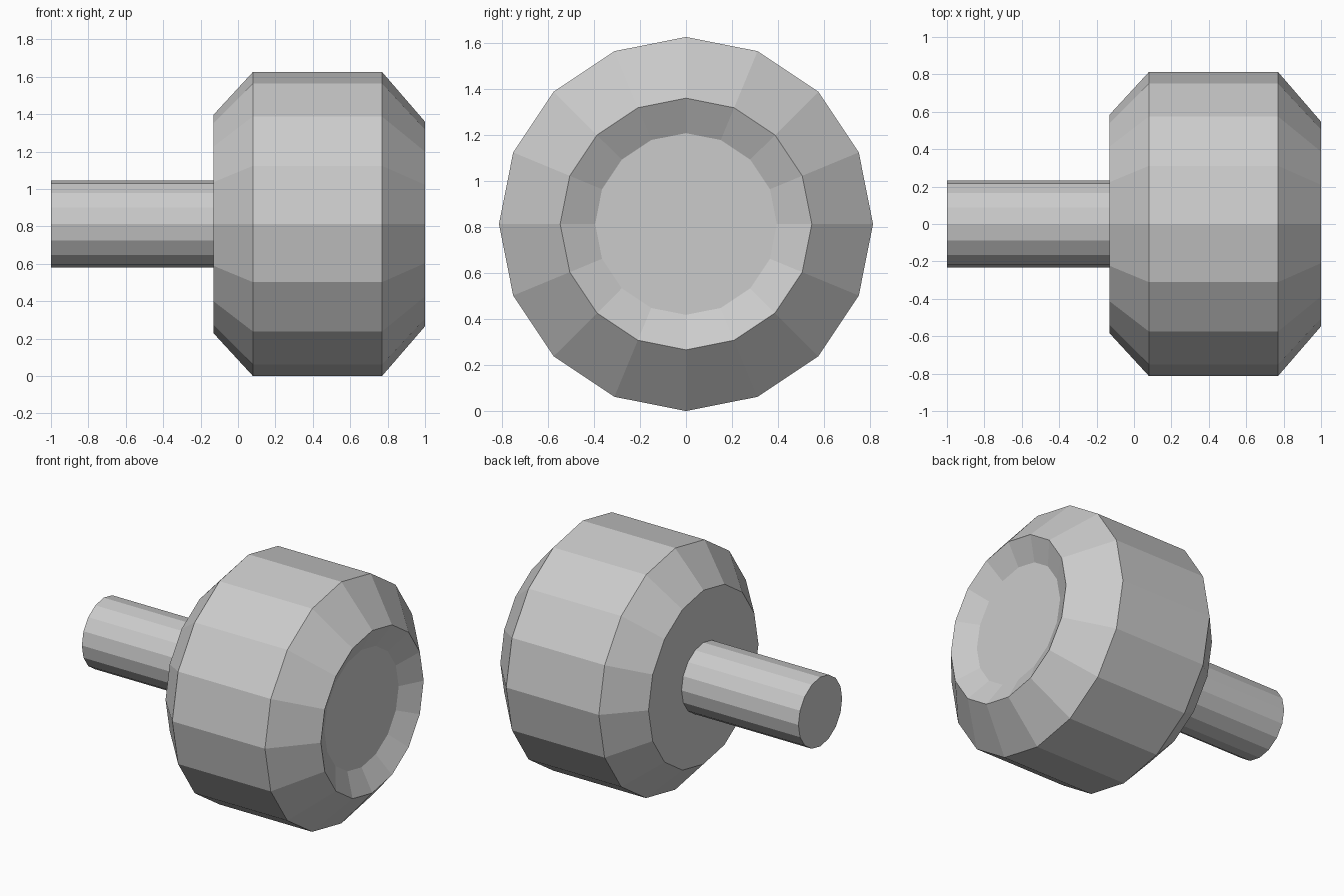
import bpy
import bmesh
from math import cos, sin, tau

cube = bpy.data.objects.get("Cube")
if cube:
    bpy.data.objects.remove(cube)

SIDES = 16
RADIUS = 0.813  # widest radius, also the height of the axis

grey = bpy.data.materials.new("light grey")
grey.use_nodes = True
colour = (0.6, 0.6, 0.6, 1)
grey.diffuse_color = colour
grey.node_tree.nodes["Principled BSDF"].inputs["Base Color"].default_value = colour


def lathe(name, profile):
    """Turn (x, radius) pairs around the x axis and cap both ends."""
    bm = bmesh.new()
    rings = [[bm.verts.new((x, r * sin(tau * i / SIDES), r * cos(tau * i / SIDES)))
              for i in range(SIDES)] for x, r in profile]
    for a, b in zip(rings, rings[1:]):
        for i in range(SIDES):
            j = (i + 1) % SIDES
            bm.faces.new((a[i], a[j], b[j], b[i]))
    bm.faces.new(rings[0])
    bm.faces.new(rings[-1])
    bmesh.ops.recalc_face_normals(bm, faces=bm.faces)
    mesh = bpy.data.meshes.new(name)
    bm.to_mesh(mesh)
    bm.free()
    mesh.materials.append(grey)
    obj = bpy.data.objects.new(name, mesh)
    obj.location.z = RADIUS
    bpy.context.collection.objects.link(obj)
    return obj


# Chamfered head with a shallow dished recess in its outer end
lathe("head", [(-0.13, 0.585), (0.08, RADIUS), (0.77, RADIUS),
               (1.0, 0.547), (0.92, 0.395)])

# Straight shaft, seated slightly inside the head
lathe("shaft", [(-1.0, 0.233), (-0.1, 0.233)])
